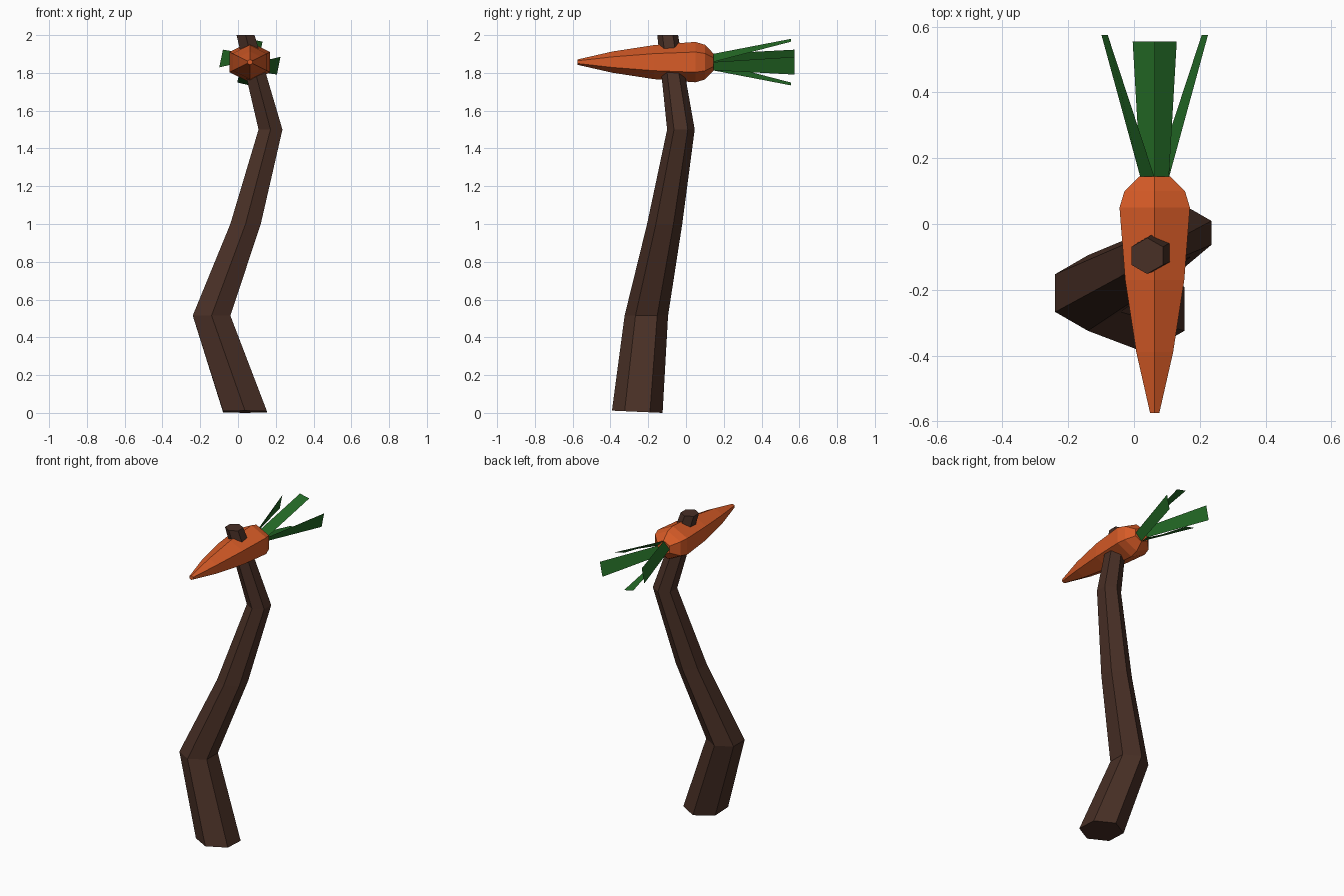
import bpy, bmesh, math
from mathutils import Vector

if "Cube" in bpy.data.objects:
    bpy.data.objects.remove(bpy.data.objects["Cube"])


def material(name, color):
    m = bpy.data.materials.new(name)
    m.use_nodes = True
    m.diffuse_color = (*color, 1)
    m.node_tree.nodes["Principled BSDF"].inputs["Base Color"].default_value = (*color, 1)
    return m


def finish(bm, name, mat, recalc=True):
    if recalc:
        bmesh.ops.recalc_face_normals(bm, faces=bm.faces)
    mesh = bpy.data.meshes.new(name)
    bm.to_mesh(mesh)
    bm.free()
    mesh.materials.append(mat)
    obj = bpy.data.objects.new(name, mesh)
    bpy.context.collection.objects.link(obj)
    return obj


def loft(name, rings, mat):
    """Skin a list of six-point rings and cap both ends."""
    bm = bmesh.new()
    loops = [[bm.verts.new(p) for p in ring] for ring in rings]
    for a, b in zip(loops, loops[1:]):
        for i in range(6):
            j = (i + 1) % 6
            bm.faces.new((a[i], a[j], b[j], b[i]))
    bm.faces.new(loops[0])
    bm.faces.new(loops[-1])
    return finish(bm, name, mat)


brown = material("dark bark brown", (0.066, 0.029, 0.019))
orange = material("carrot orange", (0.68, 0.105, 0.02))
green = material("leaf green", (0.018, 0.15, 0.02))

HEX = [(math.sin(i * math.pi / 3), math.cos(i * math.pi / 3)) for i in range(6)]

# Crooked handle: centre x, y, z and radius of each joint
joints = [(0.037, -0.258, 0.006, 0.134), (-0.14, -0.21, 0.515, 0.115),
          (0.04, -0.113, 1.0, 0.093), (0.172, -0.027, 1.5, 0.073),
          (0.04, -0.097, 2.0, 0.055)]
handle = [[(x + r * s, y + r * c, z) for s, c in HEX] for x, y, z, r in joints]
# the foot leans slightly
handle[0] = [(x, y, z - 0.045 * (y + 0.258)) for x, y, z in handle[0]]
loft("crooked_handle", handle, brown)

# Carrot head: position along y and half width
CX, CZ = 0.063, 1.857
profile = [(-0.575, 0.014), (-0.39, 0.056), (-0.17, 0.09),
           (0.05, 0.107), (0.1, 0.092), (0.145, 0.046)]
carrot = [[(CX + r * s / math.cos(math.pi / 6), y, CZ + r * c) for s, c in HEX]
          for y, r in profile]
loft("carrot_head", carrot, orange)

# Four twisted leaf blades, opposite pairs turned by half a circle
bm = bmesh.new()
top, side = (0, 0.043), (0.043, 0)
bottom = (0, -0.043)
blades = [(top, side, (0.067, 0.108), (0, 0.123), 0.555),
          (side, bottom, (0.143, -0.066), (0.162, 0.028), 0.575)]
for turn in (1, -1):
    for a, b, c, d, tip in blades:
        points = [(a, 0.14), (b, 0.14), (c, tip), (d, tip)]
        bm.faces.new([bm.verts.new((CX + turn * p[0], y, CZ + turn * p[1]))
                      for p, y in points])
finish(bm, "leaf_blades", green, recalc=False)
